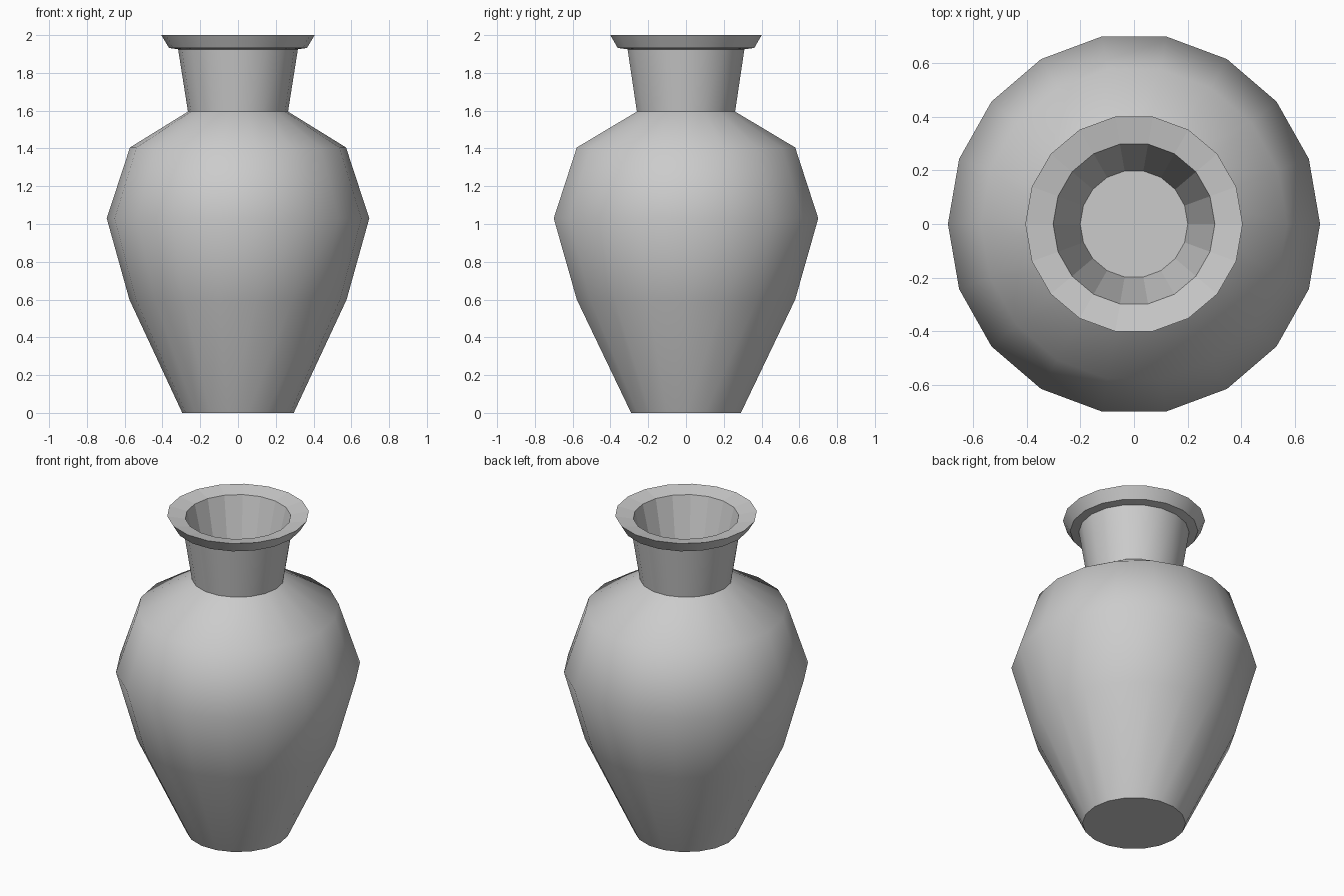
import bpy, bmesh, math

cube = bpy.data.objects.get("Cube")
if cube:
    bpy.data.objects.remove(cube, do_unlink=True)

SIDES = 18

clay = bpy.data.materials.new("grey_clay")
clay.use_nodes = True
colour = (0.6, 0.6, 0.6, 1)
clay.diffuse_color = colour
clay.node_tree.nodes["Principled BSDF"].inputs["Base Color"].default_value = colour

# Rings from the foot, up the outside, over the lip and down the throat:
# (radius along x, radius along y, height)
profile = [
    (0.295, 0.295, 0.0),     # foot
    (0.575, 0.587, 0.6),
    (0.695, 0.711, 1.03),    # belly
    (0.572, 0.587, 1.405),   # shoulder
    (0.265, 0.264, 1.595),   # neck base
    (0.317, 0.314, 1.925),   # neck top
    (0.365, 0.367, 1.932),   # underside of the lip
    (0.406, 0.407, 2.0),     # lip
    (0.302, 0.303, 1.98),    # mouth
    (0.201, 0.201, 1.55),    # throat floor
]
FIRST_FLAT_BAND = 7          # the lip top and throat are faceted


def ring(bm, rx, ry, z):
    angles = [2 * math.pi * i / SIDES for i in range(SIDES)]
    return [bm.verts.new((rx * math.cos(a), ry * math.sin(a), z)) for a in angles]


bm = bmesh.new()
rings = [ring(bm, *p) for p in profile]
for low, high in zip(rings, rings[1:]):
    for i in range(SIDES):
        j = (i + 1) % SIDES
        bm.faces.new((low[i], low[j], high[j], high[i]))
bm.faces.new(rings[0][::-1])   # foot
bm.faces.new(rings[-1])        # throat floor

mesh = bpy.data.meshes.new("vase")
bm.to_mesh(mesh)
bm.free()
mesh.materials.append(clay)
vase = bpy.data.objects.new("vase", mesh)
bpy.context.collection.objects.link(vase)

# Smooth body and neck with crisp rims, faceted lip top and throat
bpy.ops.object.select_all(action="DESELECT")
vase.select_set(True)
bpy.context.view_layer.objects.active = vase
bpy.ops.object.shade_smooth_by_angle(angle=math.radians(48))
for face in mesh.polygons:
    if face.index >= FIRST_FLAT_BAND * SIDES:
        face.use_smooth = False
